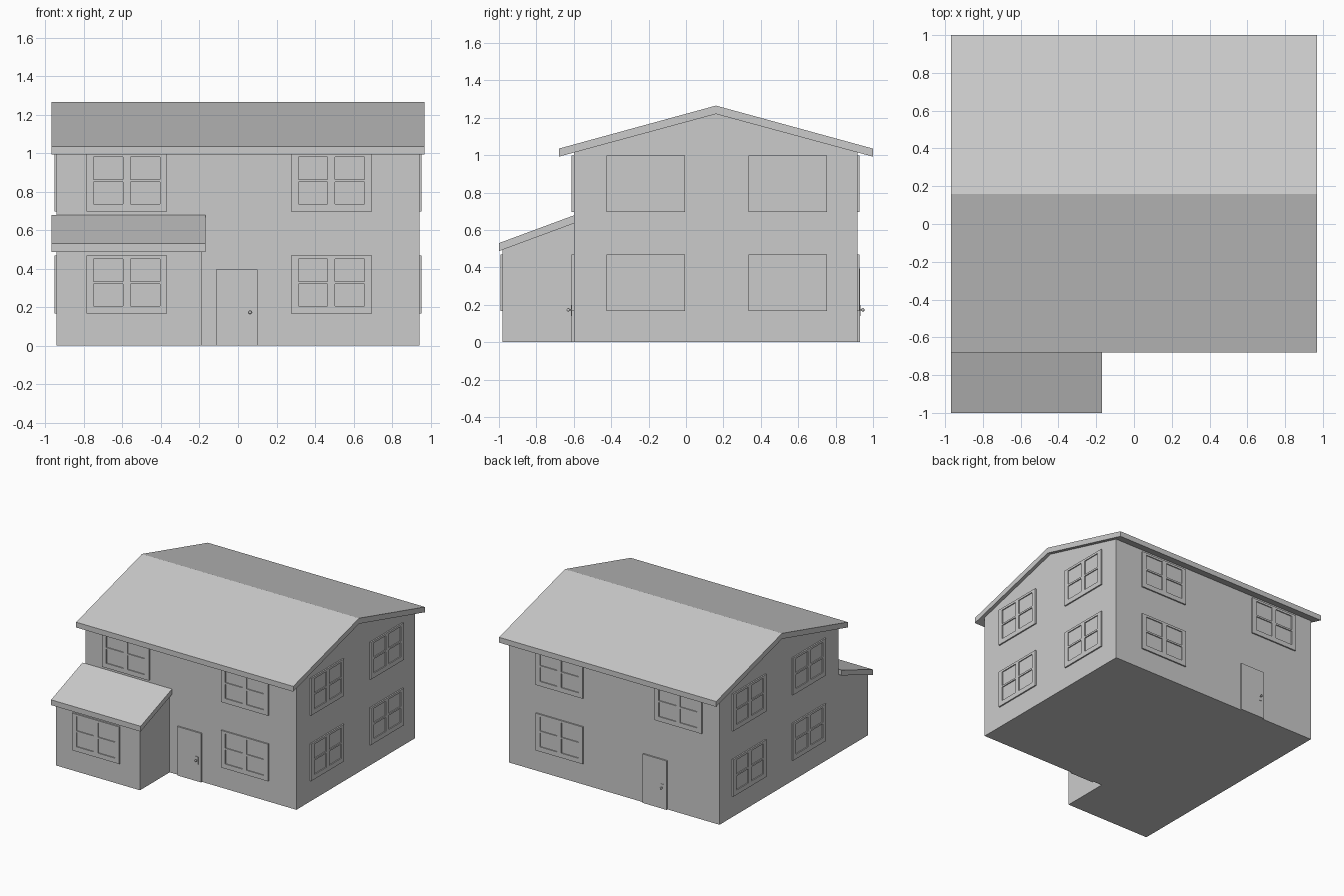
import bpy, bmesh
from math import pi
from mathutils import Matrix, Vector

if "Cube" in bpy.data.objects:
    bpy.data.objects.remove(bpy.data.objects["Cube"])


def finish(bm, name, loc=(0, 0, 0), angle=0):
    bmesh.ops.recalc_face_normals(bm, faces=bm.faces)
    mesh = bpy.data.meshes.new(name)
    bm.to_mesh(mesh)
    bm.free()
    obj = bpy.data.objects.new(name, mesh)
    obj.location = loc
    obj.rotation_euler.z = angle
    bpy.context.collection.objects.link(obj)
    return obj


def add_box(bm, x, y, z):
    """Add a box given its (min, max) range on each axis."""
    size = Vector((x[1] - x[0], y[1] - y[0], z[1] - z[0]))
    centre = Vector((sum(x), sum(y), sum(z))) / 2
    bmesh.ops.create_cube(bm, size=1, matrix=Matrix.Translation(centre) @ Matrix.Diagonal(size.to_4d()))


def prism(name, profile, x0, x1):
    """Extrude a (y, z) profile along x."""
    bm = bmesh.new()
    face = bm.faces.new([bm.verts.new((x0, y, z)) for y, z in profile])
    ext = bmesh.ops.extrude_face_region(bm, geom=[face])
    moved = [v for v in ext["geom"] if isinstance(v, bmesh.types.BMVert)]
    bmesh.ops.translate(bm, verts=moved, vec=(x1 - x0, 0, 0))
    return finish(bm, name)


def window(name, loc, angle):
    """Four-pane window; origin at bottom centre, outward is local -y."""
    bm = bmesh.new()
    w, h, out = 0.21, 0.30, (-0.011, 0.004)
    add_box(bm, (-w, w), (-0.003, 0.004), (0, h))            # glass
    for x in ((-w, -0.172), (-0.019, 0.019), (0.172, w)):    # uprights
        add_box(bm, x, out, (0, h))
    for x in ((-0.172, -0.019), (0.019, 0.172)):             # rails
        for z in ((0, 0.038), (0.152, 0.166), (0.282, h)):
            add_box(bm, x, out, z)
    finish(bm, name, loc, angle)


def door(name, loc, angle):
    """Door slab with plate and lever; origin at bottom centre."""
    bm = bmesh.new()
    add_box(bm, (-0.107, 0.107), (-0.012, 0.004), (0, 0.395))
    finish(bm, name, loc, angle)
    bm = bmesh.new()
    add_box(bm, (0.059, 0.081), (-0.016, -0.01), (0.14, 0.20))
    bmesh.ops.create_cone(bm, cap_ends=True, segments=12, radius1=0.004, radius2=0.004, depth=0.02,
                          matrix=Matrix.Translation((0.07, -0.023, 0.173)) @ Matrix.Rotation(pi / 2, 4, 'X'))
    bmesh.ops.create_uvsphere(bm, u_segments=12, v_segments=8, radius=0.009,
                              matrix=Matrix.Translation((0.07, -0.029, 0.173)))
    finish(bm, name + "_handle", loc, angle)


FRONT, BACK, PORCH, SIDE = -0.60, 0.917, -0.98, 0.942

# Main walls with gable ends, and the pitched roof
prism("house_walls", [(FRONT, 0), (BACK, 0), (BACK, 1.015), (0.16, 1.222), (FRONT, 1.015)], -SIDE, SIDE)
prism("main_roof", [(-0.68, 0.992), (0.16, 1.22), (1.0, 0.992), (1.0, 1.035), (0.16, 1.265), (-0.68, 1.035)],
      -0.97, 0.97)

# Front extension and its lean-to roof
prism("extension_walls", [(PORCH, 0), (FRONT, 0), (FRONT, 0.637), (PORCH, 0.496)], -SIDE, -0.19)
prism("extension_roof", [(-1.0, 0.487), (FRONT, 0.635), (FRONT, 0.678), (-1.0, 0.53)], -0.97, -0.17)

# Windows on both floors
LOW, HIGH = 0.168, 0.697
for floor, z in (("lower", LOW), ("upper", HIGH)):
    for i, y in enumerate((-0.215, 0.545)):
        window(f"right_{floor}_window_{i}", (SIDE, y, z), pi / 2)
        window(f"left_{floor}_window_{i}", (-SIDE, y, z), -pi / 2)
    window(f"front_{floor}_window_right", (0.485, FRONT, z), 0)
    window(f"back_{floor}_window_right", (0.485, BACK, z), pi)
window("front_upper_window_left", (-0.578, FRONT, HIGH), 0)
window("back_upper_window_left", (-0.578, BACK, HIGH), pi)
window("extension_window", (-0.578, PORCH, LOW), 0)

# Doors
door("front_door", (-0.007, FRONT, 0), 0)
door("back_door", (-0.37, BACK, 0), pi)
